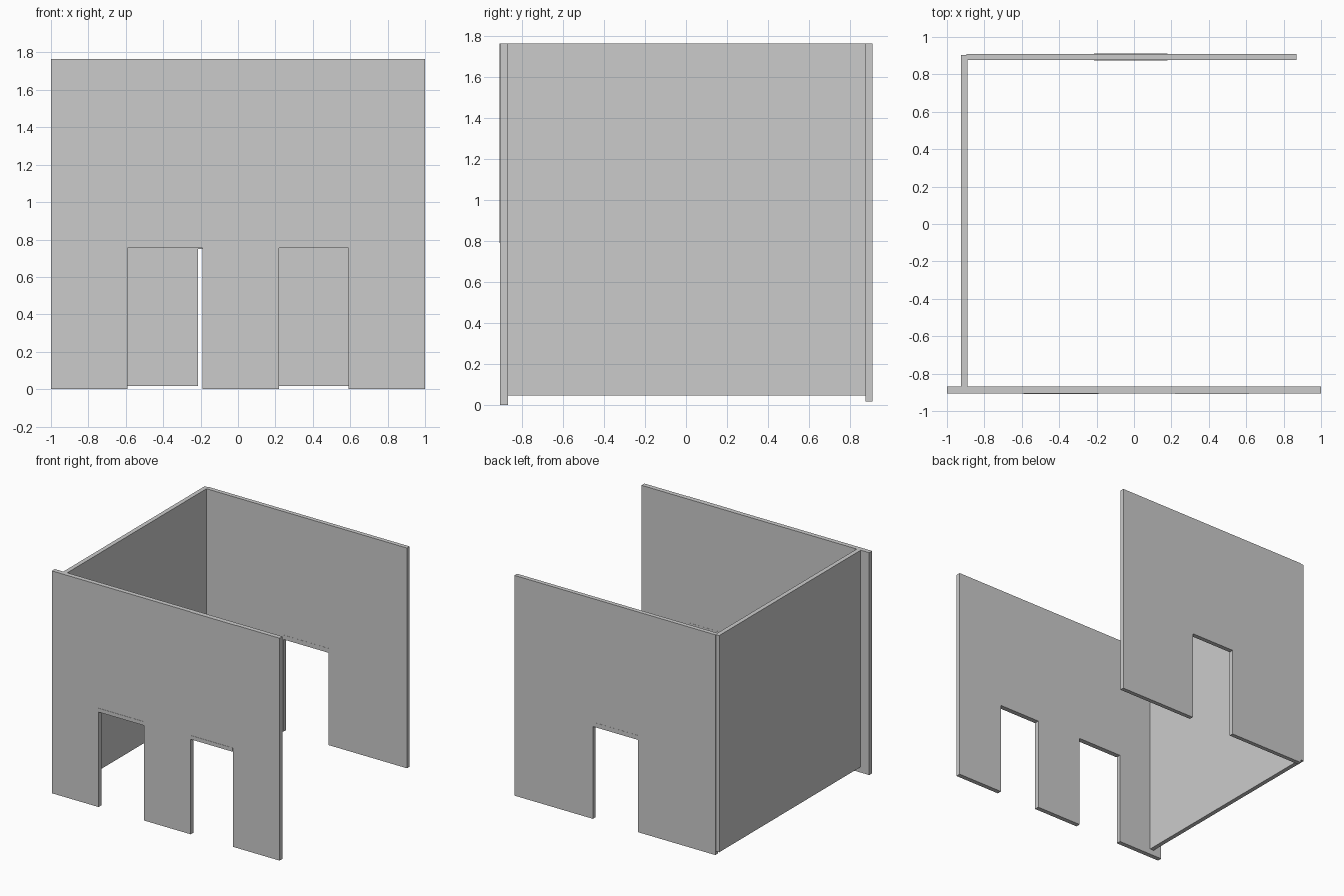
import bpy

if "Cube" in bpy.data.objects:
    bpy.data.objects.remove(bpy.data.objects["Cube"])

TOP = 1.765


def box(name, x, y, z):
    bpy.ops.mesh.primitive_cube_add(size=1)
    o = bpy.context.object
    o.name = name
    o.location = [(a + b) / 2 for a, b in (x, y, z)]
    o.scale = [b - a for a, b in (x, y, z)]
    bpy.ops.object.transform_apply(location=True, rotation=False, scale=True)
    return o


def wall(name, x, y, base, doors, door_top):
    """Wall as one clean outline, notched by doorways, extruded through y."""
    pts = [(x[0], base)]
    for a, b in doors:
        pts += [(a, base), (a, door_top), (b, door_top), (b, base)]
    pts += [(x[1], base), (x[1], TOP), (x[0], TOP)]
    n = len(pts)
    verts = [(px, yy, pz) for yy in y for px, pz in pts]
    faces = [tuple(range(n)), tuple(reversed(range(n, 2 * n)))]
    faces += [(i, i + n, (i + 1) % n + n, (i + 1) % n) for i in range(n)]
    me = bpy.data.meshes.new(name)
    me.from_pydata(verts, [], faces)
    o = bpy.data.objects.new(name, me)
    bpy.context.collection.objects.link(o)


# Front wall with two doorways
front_y = (-0.907, -0.87)
front_doors = [(-0.59, -0.19), (0.22, 0.59)]
wall("front_wall", (-1, 1), front_y, 0, front_doors, 0.755)

# Slightly proud panel above the right doorway
box("front_upper_panel", (0.22, 0.615), (-0.91, -0.88), (0.79, TOP))

# Back wall with one doorway
back_y = (0.876, 0.91)
wall("back_wall", (-0.895, 0.87), back_y, 0.017, [(-0.215, 0.18)], 0.75)

# Left side wall, right side stays open
box("left_wall", (-0.925, -0.89), (-0.87, 0.904), (0.045, TOP))

# Thin lintels over each doorway
for i, (a, b) in enumerate(front_doors):
    box(f"front_lintel_{i + 1}", (a, b), (-0.909, -0.869), (0.755, 0.785))
box("back_lintel", (-0.215, 0.18), (0.875, 0.911), (0.75, 0.785))
